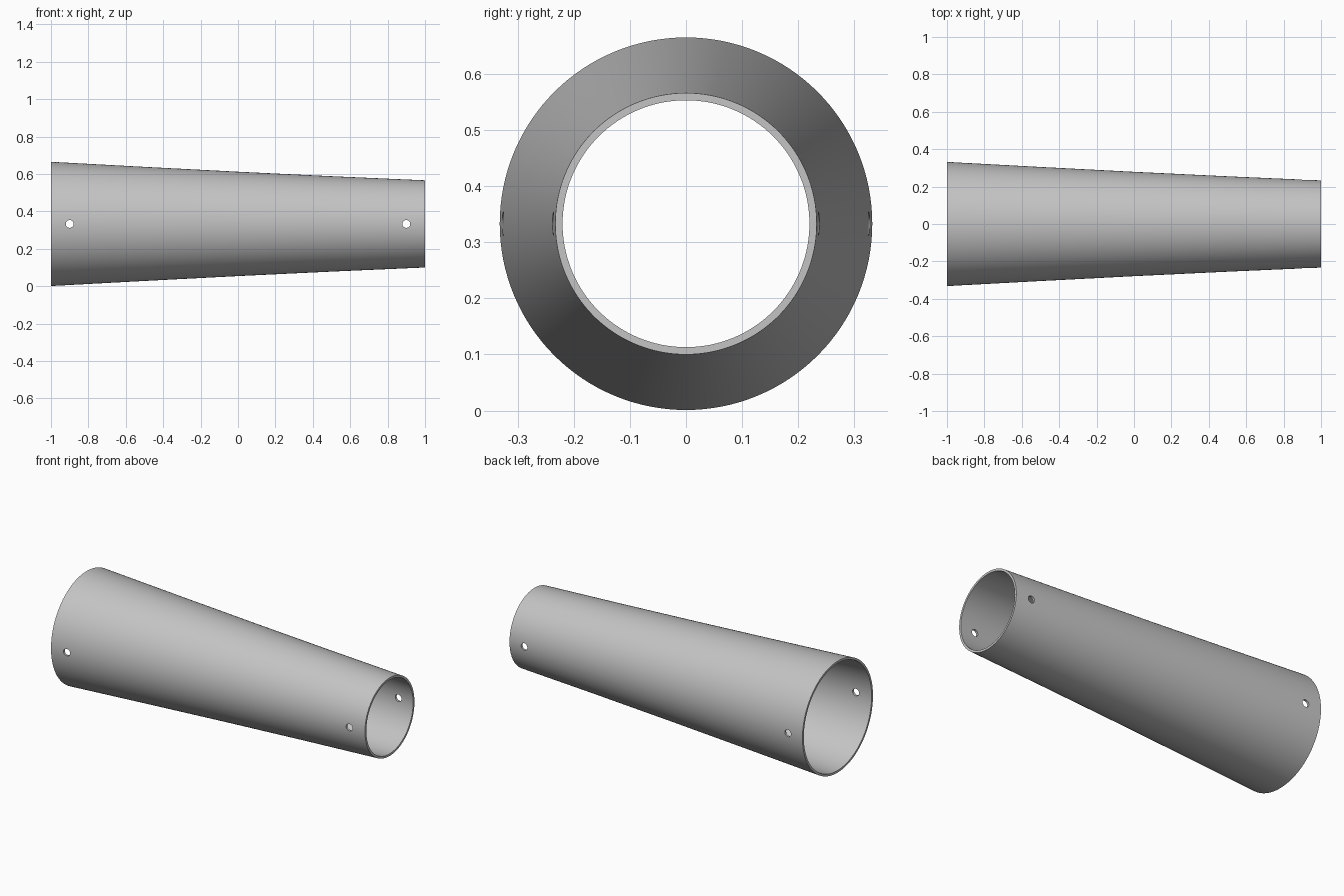
import bpy
import bmesh
from math import pi, cos, sin, radians

cube = bpy.data.objects.get("Cube")
if cube:
    bpy.data.objects.remove(cube, do_unlink=True)

AXIS_Z = 0.333
WALL = 0.013
SIDES = 128

grey = bpy.data.materials.new("plain grey")
grey.use_nodes = True
colour = (0.55, 0.55, 0.55, 1)
grey.diffuse_color = colour
grey.node_tree.nodes["Principled BSDF"].inputs["Base Color"].default_value = colour

# Closed wall section: outer line out, inner line back
outer = [(-1, 0.332), (-0.5, 0.305), (0, 0.279), (0.25, 0.267),
         (0.5, 0.255), (0.75, 0.244), (1, 0.233)]
section = outer + [(x, r - WALL) for x, r in reversed(outer)]

# Tapered tube revolved around the x axis
bm = bmesh.new()
rings = []
for i in range(SIDES):
    a = 2 * pi * i / SIDES
    rings.append([bm.verts.new((x, r * cos(a), AXIS_Z + r * sin(a))) for x, r in section])
for i, ring in enumerate(rings):
    following = rings[(i + 1) % SIDES]
    for j in range(len(section)):
        k = (j + 1) % len(section)
        bm.faces.new((ring[j], ring[k], following[k], following[j]))
bmesh.ops.recalc_face_normals(bm, faces=bm.faces)
mesh = bpy.data.meshes.new("tapered_tube")
bm.to_mesh(mesh)
bm.free()
mesh.materials.append(grey)
tube = bpy.data.objects.new("tapered_tube", mesh)
bpy.context.collection.objects.link(tube)

# Cross-drilled pin holes near both ends
for side in (-1, 1):
    bpy.ops.mesh.primitive_cylinder_add(vertices=32, radius=0.021, depth=1,
                                        location=(0.9 * side, 0, AXIS_Z),
                                        rotation=(pi / 2, 0, 0))
    drill = bpy.context.object
    drill.name = "pin_hole_cutter"
    drill.hide_render = True
    drill.data.materials.append(grey)
    bpy.ops.object.select_all(action="DESELECT")
    tube.select_set(True)
    bpy.context.view_layer.objects.active = tube
    cut = tube.modifiers.new("pin_hole", "BOOLEAN")
    cut.operation = "DIFFERENCE"
    cut.solver = "EXACT"
    cut.object = drill
    bpy.ops.object.modifier_apply(modifier=cut.name)
    bpy.data.objects.remove(drill, do_unlink=True)

bpy.ops.object.shade_smooth_by_angle(angle=radians(30))
